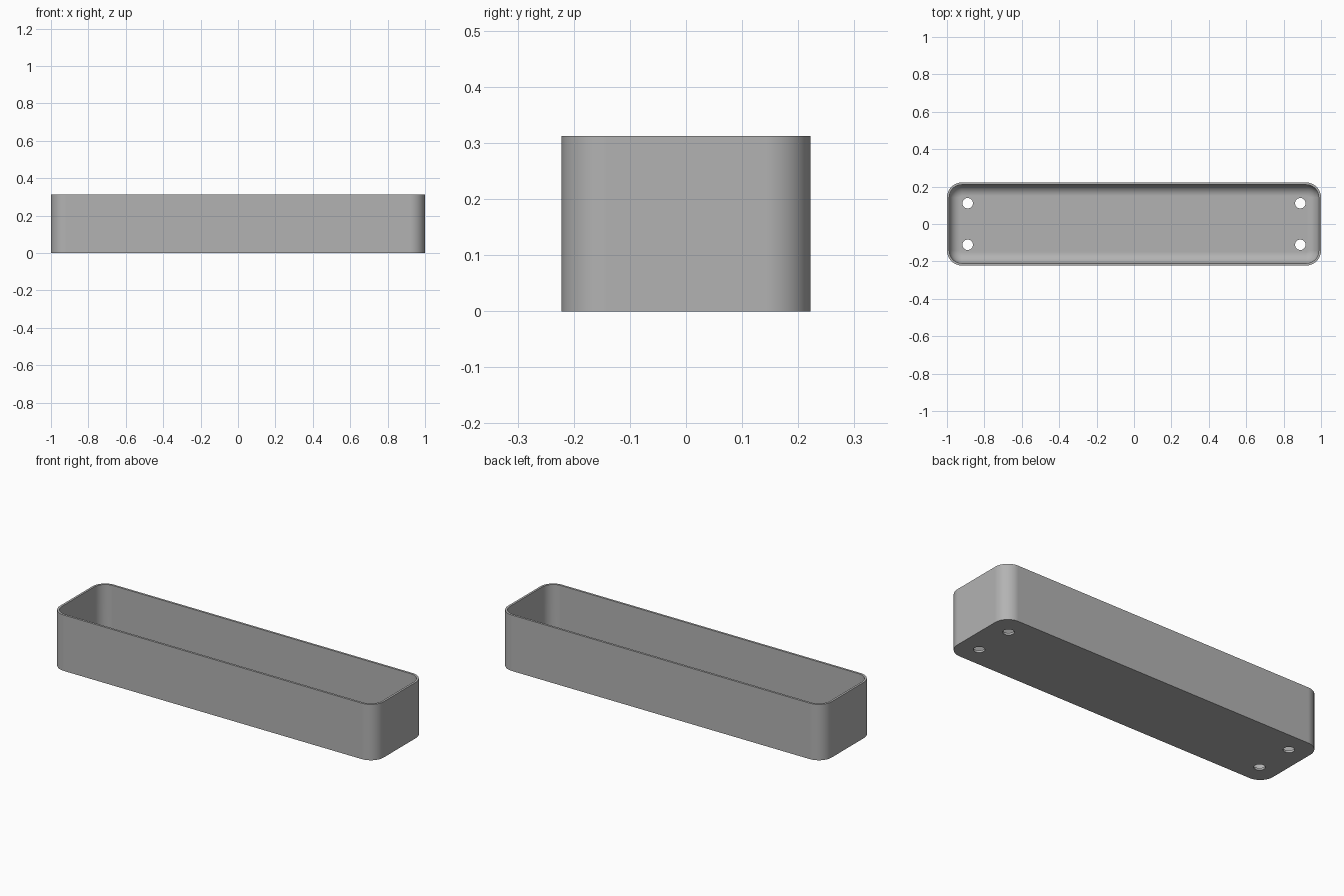
import bpy, bmesh, math

cube = bpy.data.objects.get("Cube")
if cube:
    bpy.data.objects.remove(cube, do_unlink=True)

HALF_X, HALF_Y, HEIGHT = 1.0, 0.222, 0.312
CORNER, WALL, FILLET = 0.08, 0.012, 0.06
CORNER_STEPS, FILLET_STEPS = 12, 10

gray = bpy.data.materials.new("plain gray")
gray.use_nodes = True
color = (0.45, 0.45, 0.45, 1)
gray.diffuse_color = color
gray.node_tree.nodes["Principled BSDF"].inputs["Base Color"].default_value = color


def rounded_ring(bm, inset, z):
    """Rounded rectangle of vertices, moved inward by inset."""
    radius = CORNER - inset
    ring = []
    for quarter, (sx, sy) in enumerate([(1, 1), (-1, 1), (-1, -1), (1, -1)]):
        for i in range(CORNER_STEPS + 1):
            a = (quarter + i / CORNER_STEPS) * math.pi / 2
            ring.append(bm.verts.new((sx * (HALF_X - CORNER) + radius * math.cos(a),
                                      sy * (HALF_Y - CORNER) + radius * math.sin(a), z)))
    return ring


# Tray shell: outer wall, rim, inner wall and rounded inner floor edge
profile = [(0, 0), (0, HEIGHT), (WALL, HEIGHT)]
for i in range(FILLET_STEPS + 1):
    a = i / FILLET_STEPS * math.pi / 2
    profile.append((WALL + FILLET * (1 - math.cos(a)),
                    WALL + FILLET * (1 - math.sin(a))))

bm = bmesh.new()
rings = [rounded_ring(bm, inset, z) for inset, z in profile]
for low, high in zip(rings, rings[1:]):
    for i in range(len(low)):
        j = (i + 1) % len(low)
        bm.faces.new((low[i], low[j], high[j], high[i]))
bm.faces.new(rings[0][::-1])
bm.faces.new(rings[-1])
bmesh.ops.recalc_face_normals(bm, faces=bm.faces)
mesh = bpy.data.meshes.new("tray")
bm.to_mesh(mesh)
bm.free()
mesh.materials.append(gray)
tray = bpy.data.objects.new("tray", mesh)
bpy.context.collection.objects.link(tray)

# Four drain holes through the floor
for sx in (-1, 1):
    for sy in (-1, 1):
        bpy.ops.mesh.primitive_cylinder_add(vertices=32, radius=0.028, depth=0.1,
                                            location=(sx * 0.889, sy * 0.111, 0))
        cutter = bpy.context.object
        cutter.name = "hole_cutter"
        cutter.hide_render = True
        cutter.data.materials.append(gray)
        bpy.ops.object.select_all(action='DESELECT')
        tray.select_set(True)
        bpy.context.view_layer.objects.active = tray
        cut = tray.modifiers.new("drain_hole", 'BOOLEAN')
        cut.operation, cut.solver, cut.object = 'DIFFERENCE', 'EXACT', cutter
        bpy.ops.object.modifier_apply(modifier=cut.name)
        bpy.data.objects.remove(cutter, do_unlink=True)

# Smooth curves with crisp rim and flat faces
bpy.ops.object.shade_smooth_by_angle(angle=math.radians(30))
weighted = tray.modifiers.new("even_shading", 'WEIGHTED_NORMAL')
weighted.keep_sharp = True
